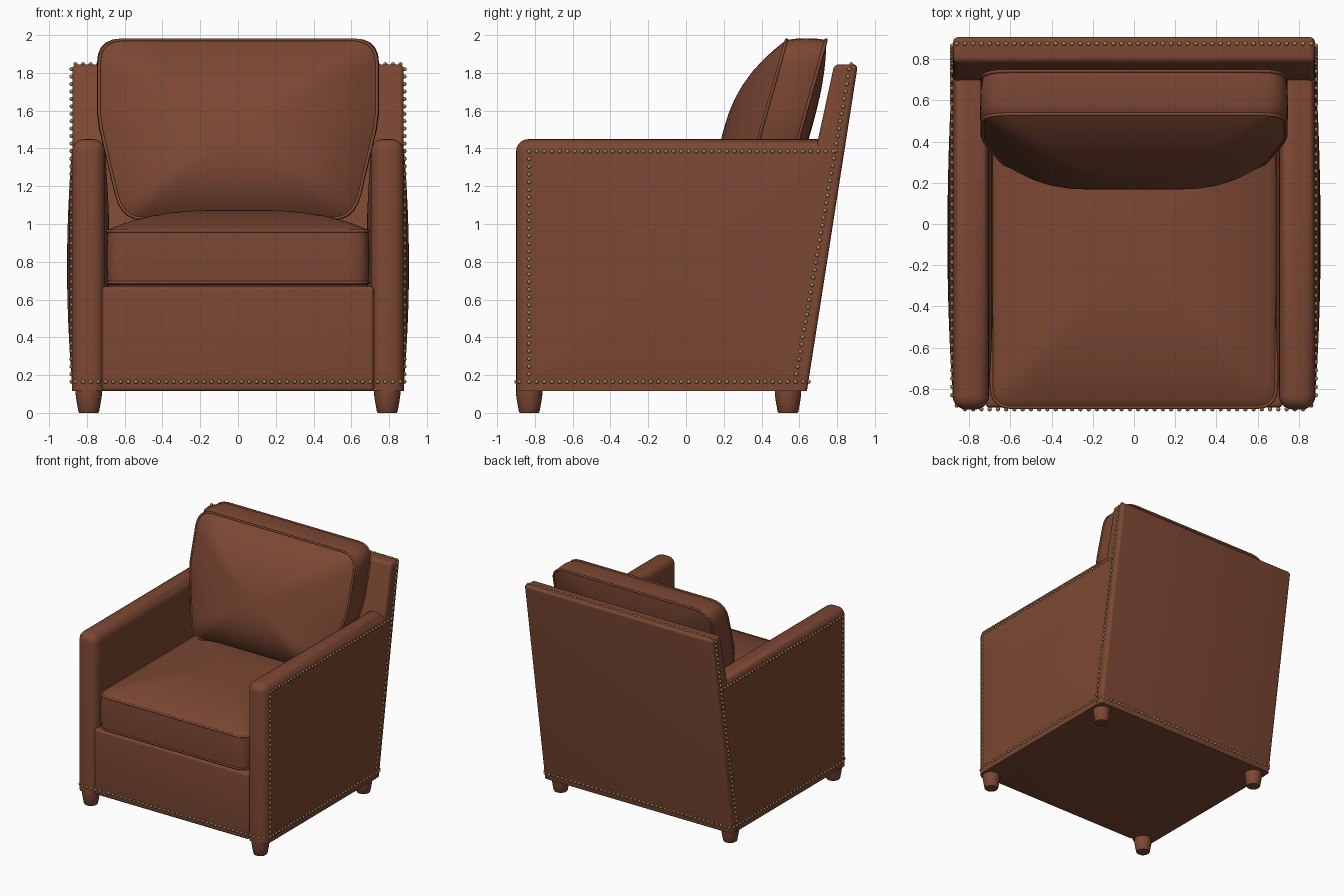
import bpy, bmesh, math
from mathutils import Vector

cube = bpy.data.objects.get("Cube")
if cube:
    bpy.data.objects.remove(cube, do_unlink=True)


def material(name, rgb):
    m = bpy.data.materials.new(name)
    m.use_nodes = True
    m.diffuse_color = (*rgb, 1)
    m.node_tree.nodes["Principled BSDF"].inputs["Base Color"].default_value = (*rgb, 1)
    return m


leather = material("brown leather", (0.2, 0.063, 0.033))
brass = material("antique brass", (0.36, 0.24, 0.09))


def finish(bm, name, mat, angle=40):
    bmesh.ops.recalc_face_normals(bm, faces=bm.faces)
    mesh = bpy.data.meshes.new(name)
    bm.to_mesh(mesh)
    bm.free()
    mesh.materials.append(mat)
    ob = bpy.data.objects.new(name, mesh)
    bpy.context.collection.objects.link(ob)
    bpy.ops.object.select_all(action='DESELECT')
    ob.select_set(True)
    bpy.context.view_layer.objects.active = ob
    bpy.ops.object.shade_smooth_by_angle(angle=math.radians(angle))
    return ob


def rounded(corners, r, seg=5, sub=8):
    """Closed 2D outline with rounded corners and divided straight edges."""
    pts, n = [], len(corners)
    for i in range(n):
        p, c, q = (Vector(corners[(i + k) % n]) for k in (-1, 0, 1))
        a, b = c + (p - c).normalized() * r, c + (q - c).normalized() * r
        for k in range(seg + 1):
            t = k / seg
            pts.append(a * (1 - t) ** 2 + c * 2 * t * (1 - t) + b * t * t)
        end = q + (c - q).normalized() * r
        pts += [b.lerp(end, k / sub) for k in range(1, sub)]
    return pts


def loft(name, outline, layers, place, mat=leather):
    """Scaled copies of an outline, stacked by depth and skinned."""
    mid = sum(outline, Vector((0, 0))) / len(outline)
    bm = bmesh.new()
    rings = []
    for s, d in layers:
        rings.append([bm.verts.new(place(*(mid + (p - mid) * s), d)) for p in outline])
    n = len(outline)
    for lo, hi in zip(rings, rings[1:]):
        for i in range(n):
            j = (i + 1) % n
            bm.faces.new((lo[i], lo[j], hi[j], hi[i]))
    bm.faces.new(rings[0])
    bm.faces.new(rings[-1])
    return finish(bm, name, mat)


def crown(base, height, power=2.5):
    """Layers that swell from a seam to the middle of a panel."""
    return [(s, base + height * (1 - s ** power))
            for s in (0.98, 0.94, 0.88, 0.78, 0.65, 0.5, 0.35, 0.2, 0.05)]


def slab(name, profile, x0, x1, bevel, keep=lambda m: True):
    """Side profile extruded across x, with chosen edges rounded."""
    bm = bmesh.new()
    a = [bm.verts.new((x0, y, z)) for y, z in profile]
    b = [bm.verts.new((x1, y, z)) for y, z in profile]
    n = len(a)
    bm.faces.new(a)
    bm.faces.new(b)
    for i in range(n):
        j = (i + 1) % n
        bm.faces.new((a[i], a[j], b[j], b[i]))
    bmesh.ops.recalc_face_normals(bm, faces=bm.faces)
    edges = [e for e in bm.edges if keep((e.verts[0].co + e.verts[1].co) / 2)]
    bmesh.ops.bevel(bm, geom=edges, offset=bevel, segments=5, profile=0.5,
                    affect='EDGES', clamp_overlap=True)
    return finish(bm, name, leather)


def piping(name, points, radius=0.009):
    cu = bpy.data.curves.new(name, 'CURVE')
    cu.dimensions = '3D'
    cu.bevel_depth = radius
    cu.bevel_resolution = 2
    sp = cu.splines.new('POLY')
    sp.points.add(len(points) - 1)
    for sp_pt, p in zip(sp.points, points):
        sp_pt.co = (*p, 1)
    sp.use_cyclic_u = True
    cu.materials.append(leather)
    bpy.context.collection.objects.link(bpy.data.objects.new(name, cu))


# Base and reclined back
slab("seat_base", [(-0.89, 0.115), (0.5, 0.115), (0.55, 0.67), (-0.89, 0.67)],
     -0.72, 0.72, 0.02)
slab("back_frame", [(0.64, 0.115), (0.91, 1.845), (0.785, 1.845), (0.41, 0.115)],
     -0.877, 0.877, 0.025, lambda m: m.z > 0.2)

# Arms with padded panels
arm_side = [(-0.9, 0.115), (0.58, 0.115), (0.78, 1.45), (-0.9, 1.45)]
panel = rounded([(-0.83, 0.165), (0.58, 0.165), (0.78, 1.385), (-0.83, 1.385)], 0.02)
for side, s in (("left", 1), ("right", -1)):
    slab(side + "_arm", arm_side, s * 0.703, s * 0.88, 0.068,
         lambda m: m.z > 1.4 or (m.y < -0.89 and m.z > 0.2))
    loft(side + "_arm_outer_pad", panel, [(1, 0.86), (1, 0.879)] + crown(0.879, 0.026, 2),
         lambda y, z, d: (s * d, y, z))
    loft(side + "_arm_inner_pad", panel, [(1, 0.72), (1, 0.704)] + crown(0.704, -0.025, 2),
         lambda y, z, d: (s * d, y, z))

# Seat cushion
seat_outline = rounded([(-0.695, -0.895), (0.695, -0.895), (0.695, 0.6), (-0.695, 0.6)], 0.1)
loft("seat_cushion", seat_outline,
     [(0.05, 0.675), (0.97, 0.675), (0.995, 0.69), (1, 0.76), (1, 0.89), (0.995, 0.96)]
     + crown(0.965, 0.11, 3), lambda x, y, z: (x, y, z))
for label, z in (("lower", 0.69), ("upper", 0.962)):
    piping("seat_piping_" + label, [(p.x * 0.993, p.y * 0.993, z) for p in seat_outline])


# Back cushion, leaning back and narrowing between the arms
def lean(x, z, y):
    t = min(max((1.55 - z) / 0.5, 0), 1)
    return (x * (1 - 0.16 * t), y + 0.28 * (z - 1.45), z)


back_outline = rounded([(-0.735, 1.03), (0.735, 1.03), (0.735, 1.975), (-0.735, 1.975)], 0.13)
loft("back_cushion", back_outline,
     crown(0.385, -0.2)[::-1]
     + [(1, 0.385), (1.012, 0.43), (1.016, 0.49), (1.012, 0.55), (1, 0.595)]
     + crown(0.595, 0.055), lean)
for label, y in (("front", 0.385), ("rear", 0.595)):
    piping("back_piping_" + label, [lean(p.x, p.y, y) for p in back_outline])

# Turned feet
circle = [Vector((0.07 * math.cos(a), 0.07 * math.sin(a)))
          for a in (k * math.tau / 24 for k in range(24))]
for side, x in (("left", 0.79), ("right", -0.79)):
    for end, y in (("front", -0.83), ("rear", 0.54)):
        loft(f"{side}_{end}_foot", circle,
             [(0.72, 0), (0.78, 0.006), (0.92, 0.06), (1, 0.1), (1, 0.125)],
             lambda u, v, z: (x + u, y + v, z))

# Nailhead trim
nails = bmesh.new()


def nail_row(a, b, step=0.04):
    a, b = Vector(a), Vector(b)
    n = max(1, round((b - a).length / step))
    for k in range(n + 1):
        r = bmesh.ops.create_uvsphere(nails, u_segments=8, v_segments=6, radius=0.011)
        bmesh.ops.translate(nails, verts=r["verts"], vec=a.lerp(b, k / n))


low, top = 0.165, 1.385
for x in (-0.881, 0.881):
    nail_row((x, -0.83, low), (x, 0.62, low))
    nail_row((x, -0.83, low + 0.04), (x, -0.83, top))
    nail_row((x, -0.79, top), (x, 0.78, top))
    nail_row((x, 0.585, low + 0.04), (x, 0.865, 1.82))
    nail_row((x * 0.975, -0.88, low), (x * 0.975, -0.88, low))
nail_row((-0.82, -0.898, low), (0.82, -0.898, low))
nail_row((-0.86, 0.65, low), (0.86, 0.65, low))
nail_row((-0.86, 0.875, 1.846), (0.86, 0.875, 1.846))
finish(nails, "nailhead_trim", brass, 60)
